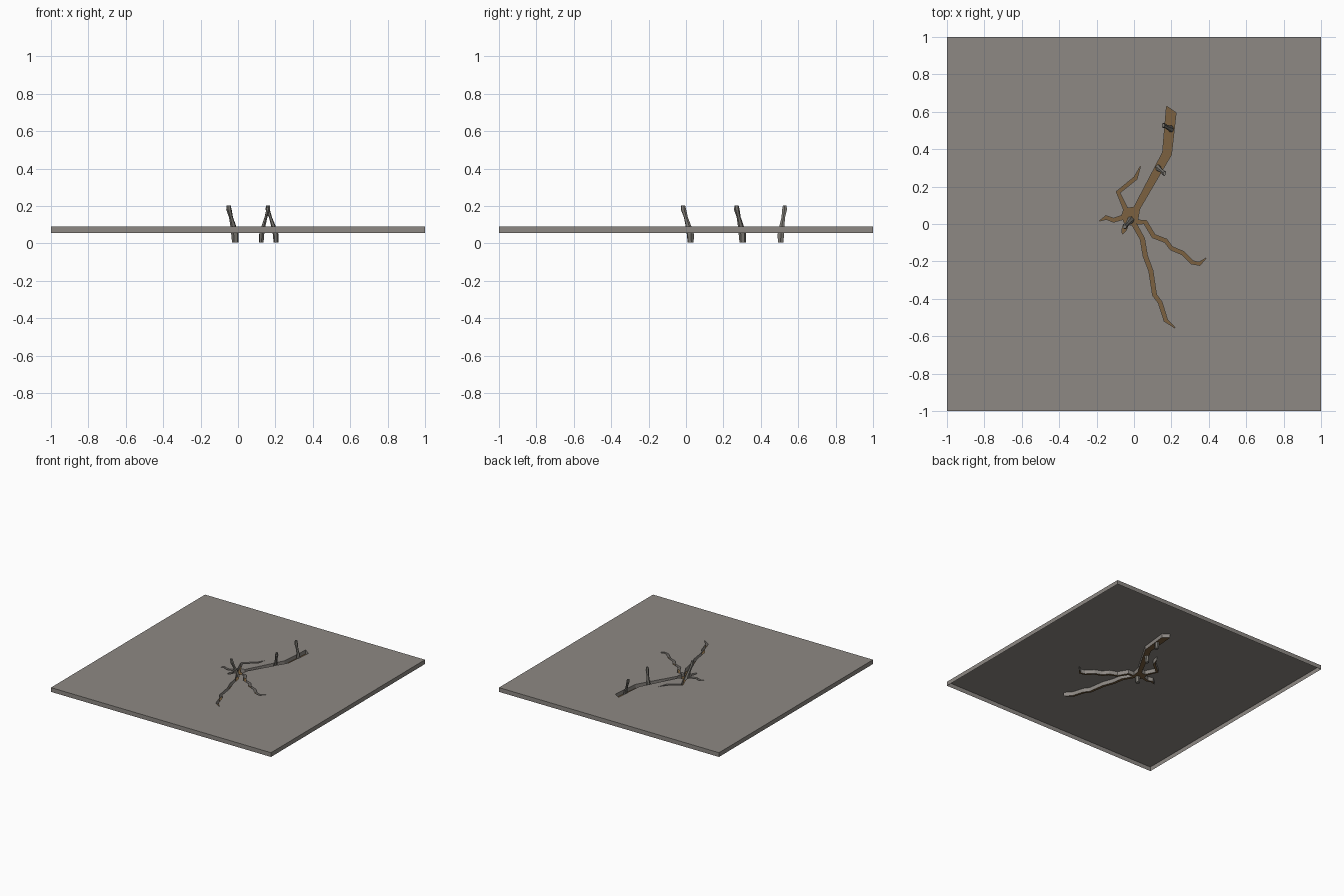
import bpy, bmesh, math
from mathutils import Vector

if "Cube" in bpy.data.objects:
    bpy.data.objects.remove(bpy.data.objects["Cube"])

TOP, RIM, FLOOR = 0.09, 0.055, 0.058


def material(name, rgb):
    m = bpy.data.materials.new(name)
    m.diffuse_color = (*rgb, 1)
    m.use_nodes = True
    m.node_tree.nodes["Principled BSDF"].inputs["Base Color"].default_value = m.diffuse_color
    return m


stone = material("stone", (0.27, 0.25, 0.23))
soil = material("soil", (0.20, 0.12, 0.05))
claw = material("claw", (0.20, 0.19, 0.17))


def add_object(name, bm, mat):
    me = bpy.data.meshes.new(name)
    bm.to_mesh(me)
    bm.free()
    ob = bpy.data.objects.new(name, me)
    me.materials.append(mat)
    bpy.context.collection.objects.link(ob)
    return ob


def branch(path, hw):
    """Outline of a tapering crack: out along the right side, back along the left."""
    pts = [Vector(p) for p in path]
    right, left = [], []
    for i, p in enumerate(pts[:-1]):
        d = (pts[i + 1] - pts[max(i - 1, 0)]).normalized()
        w = hw * (1 - 0.25 * i / len(pts))
        n = Vector((d.y, -d.x)) * w
        right.append(p + n)
        left.append(p - n)
    return right + [pts[-1]] + left[::-1]


# crack outline, branch by branch, counterclockwise round the centre
outline = branch([(0.02, 0.01), (0.06, 0.01), (0.105, -0.065), (0.17, -0.09), (0.2, -0.13),
                  (0.26, -0.155), (0.31, -0.205), (0.35, -0.213), (0.388, -0.18)], 0.011)
outline += [Vector(p) for p in ((0.03, 0.08), (0.2, 0.37), (0.225, 0.595), (0.174, 0.63),
                                (0.153, 0.383), (0.0, 0.09))]
outline += branch([(-0.045, 0.08), (-0.085, 0.17), (0.008, 0.245), (0.035, 0.31)], 0.011)
outline += branch([(-0.062, 0.035), (-0.11, 0.02), (-0.15, 0.035), (-0.187, 0.015)], 0.011)
outline += branch([(-0.04, 0.0), (-0.055, -0.035), (-0.062, -0.055)], 0.012)
outline += branch([(0.0, 0.0), (0.045, -0.08), (0.06, -0.17), (0.09, -0.25), (0.11, -0.38),
                   (0.14, -0.42), (0.17, -0.515), (0.225, -0.56)], 0.012)


def ring(bm, pts, z):
    vs = [bm.verts.new((p[0], p[1], z)) for p in pts]
    es = [bm.edges.new((vs[i], vs[(i + 1) % len(vs)])) for i in range(len(vs))]
    return vs, es


def walls(bm, upper, lower):
    n = len(upper)
    for i in range(n):
        j = (i + 1) % n
        bm.faces.new((lower[i], lower[j], upper[j], upper[i]))


# ground slab: open underneath, top pierced by the crack
bm = bmesh.new()
square = [(-1, -1), (1, -1), (1, 1), (-1, 1)]
v_out, e_out = ring(bm, square, TOP)
v_in, e_in = ring(bm, outline, TOP)
bmesh.ops.triangle_fill(bm, use_beauty=True, use_dissolve=False, edges=e_out + e_in,
                        normal=(0, 0, 1))
for f in bm.faces:
    if f.normal.z < 0:
        f.normal_flip()
v_low, _ = ring(bm, square, RIM)
walls(bm, v_out, v_low)
# crack side walls
v_bot, _ = ring(bm, outline, FLOOR)
walls(bm, v_in[::-1], v_bot[::-1])
add_object("ground_slab", bm, stone)

# crack floor
bm = bmesh.new()
_, e = ring(bm, outline, FLOOR)
bmesh.ops.triangle_fill(bm, use_beauty=True, edges=e, normal=(0, 0, 1))
for f in bm.faces:
    f.normal_update()
    if f.normal.z < 0:
        f.normal_flip()
add_object("crack_floor", bm, soil)


# spikes rising through the crack: (height, radius, share of lean)
PROFILE = [(0.005, 0.017, 0.0), (0.05, 0.020, 0.05), (0.10, 0.015, 0.35),
           (0.14, 0.011, 0.65), (0.18, 0.015, 0.95), (0.203, 0.011, 1.0)]


def spike(name, base, tip, turn, flat):
    bm = bmesh.new()
    n, prev = 6, None
    for k, (z, r, t) in enumerate(PROFILE):
        c = Vector(base).lerp(Vector(tip), t)
        pts = []
        for i in range(n):
            a = turn + math.tau * i / n
            pts.append((c.x + flat * r * math.cos(a), c.y + r * math.sin(a)))
        vs = [bm.verts.new((x, y, z)) for x, y in pts]
        if prev:
            walls(bm, vs, prev)
        else:
            bm.faces.new(vs[::-1])
        prev = vs
    bm.faces.new(prev)
    add_object(name, bm, claw)


spike("spike_centre", (-0.015, 0.025), (-0.05, -0.015), 0.2, 1.0)
spike("spike_middle", (0.125, 0.303), (0.163, 0.270), 0.6, 0.75)
spike("spike_far", (0.203, 0.506), (0.157, 0.528), 0.0, 0.75)
